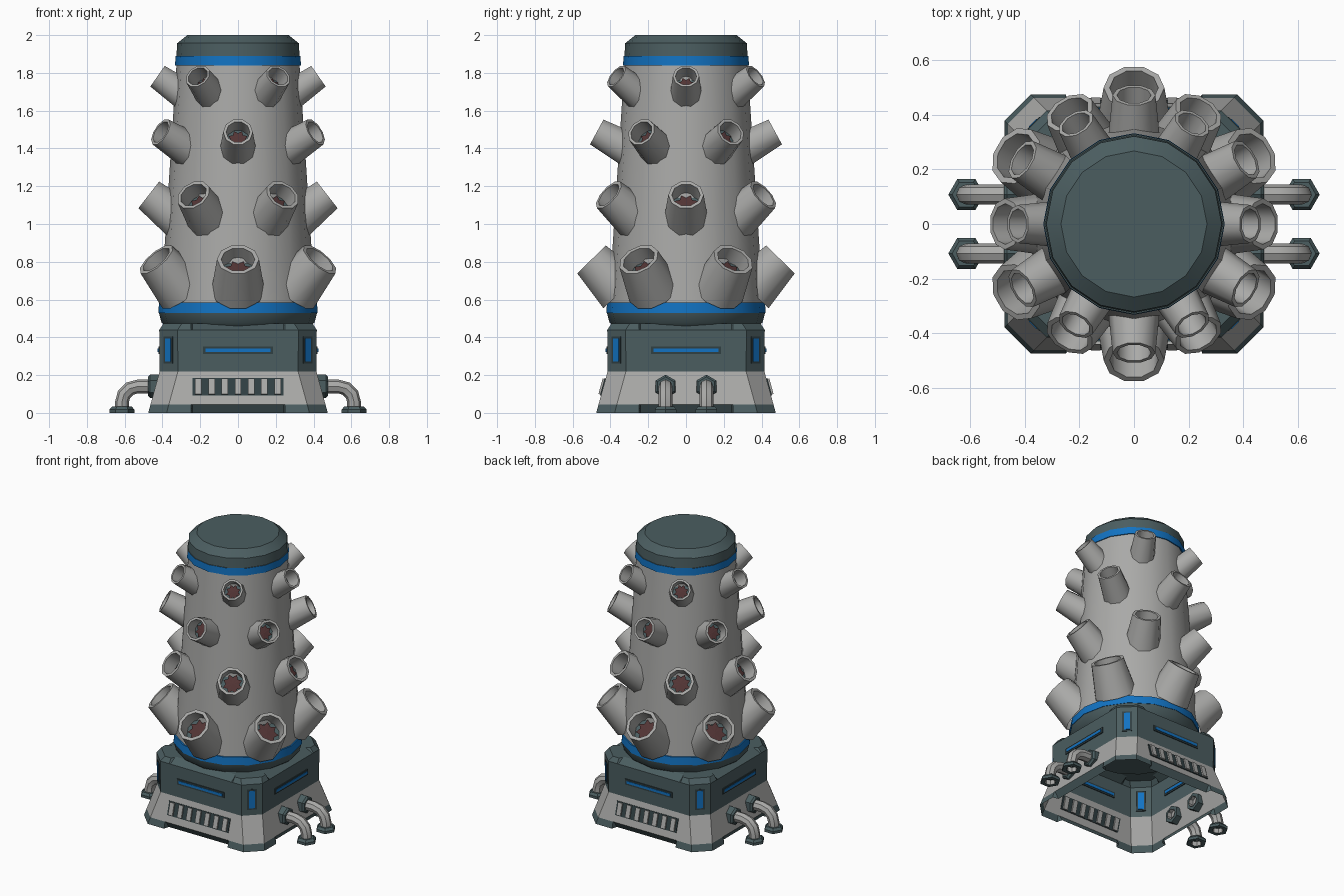
import bpy, bmesh, math
from mathutils import Matrix, Vector

if "Cube" in bpy.data.objects:
    bpy.data.objects.remove(bpy.data.objects["Cube"])


def material(name, rgb):
    m = bpy.data.materials.new(name)
    m.diffuse_color = (*rgb, 1)
    m.use_nodes = True
    m.node_tree.nodes["Principled BSDF"].inputs["Base Color"].default_value = m.diffuse_color
    return m


GRAY = material("light gray", (0.40, 0.40, 0.39))
TEAL = material("dark teal", (0.070, 0.110, 0.117))
BLUE = material("blue", (0.006, 0.17, 0.54))
SOIL = material("brown soil", (0.085, 0.035, 0.035))
DARK = material("deep teal", (0.03, 0.05, 0.055))


def mesh(name, verts, faces, mats, ids=None, matrix=None, smooth=False):
    me = bpy.data.meshes.new(name)
    me.from_pydata(verts, [], faces)
    for m in mats:
        me.materials.append(m)
    if ids:
        me.polygons.foreach_set("material_index", ids)
    bm = bmesh.new()
    bm.from_mesh(me)
    bmesh.ops.remove_doubles(bm, verts=bm.verts, dist=1e-5)
    bmesh.ops.recalc_face_normals(bm, faces=bm.faces)
    bm.to_mesh(me)
    bm.free()
    ob = bpy.data.objects.new(name, me)
    bpy.context.collection.objects.link(ob)
    if matrix:
        ob.matrix_world = matrix
    if smooth:
        bpy.ops.object.select_all(action='DESELECT')
        ob.select_set(True)
        bpy.context.view_layer.objects.active = ob
        bpy.ops.object.shade_smooth_by_angle(angle=math.radians(38))
    return ob


def skin(loops):
    """Quads between successive closed loops of equal length."""
    n = len(loops[0])
    verts = [v for lp in loops for v in lp]
    faces = [(i * n + j, i * n + (j + 1) % n, (i + 1) * n + (j + 1) % n, (i + 1) * n + j)
             for i in range(len(loops) - 1) for j in range(n)]
    return verts, faces


def lathe(name, profile, n, mats, seg_ids=None, matrix=None, smooth=True):
    loops = [[(r * math.cos(2 * math.pi * j / n), r * math.sin(2 * math.pi * j / n), z)
              for j in range(n)] for r, z in profile]
    v, f = skin(loops)
    ids = [i for i in seg_ids for _ in range(n)] if seg_ids else None
    return mesh(name, v, f, mats, ids, matrix, smooth)


def box(name, sx, sy, sz, matrix, mat):
    loops = [[(x * sx / 2, y * sy / 2, z * sz / 2) for x, y in ((-1, -1), (1, -1), (1, 1), (-1, 1))]
             for z in (-1, 1)]
    v, f = skin(loops)
    mesh(name, v, f + [(3, 2, 1, 0), (4, 5, 6, 7)], [mat], None, matrix)


def side(angle, dist, z, tilt=0.0, x=0.0):
    """Frame on a base wall: local -y points outward."""
    return (Matrix.Rotation(math.radians(angle), 4, 'Z') @ Matrix.Translation((0, -dist, z))
            @ Matrix.Rotation(tilt, 4, 'X') @ Matrix.Translation((x, 0, 0)))


# Tower body: lower ring, blue bands, tapered wall and cap
lathe("tower_body",
      [(0, .45), (.37, .45), (.405, .478), (.419, .53), (.422, .53), (.418, .585), (.408, .585),
       (.326, 1.84), (.333, 1.84), (.331, 1.89), (.326, 1.89), (.322, 1.957), (.268, 2.0), (0, 2.0)],
      16, [GRAY, TEAL, BLUE], [1, 1, 1, 2, 2, 2, 0, 2, 2, 1, 1, 1, 1])


# Base: open chamfered shell with recessed middles at the foot and the top
def base_loop(w, z, mid):
    c, pts = .097, []
    for k in range(4):
        rot = Matrix.Rotation(k * math.pi / 2, 3, 'Z')
        for x, y in ((-(w - c), w), (-.25, w), (-.24, mid), (.24, mid), (.25, w), (w - c, w)):
            pts.append(tuple(rot @ Vector((x, -y, z))))
    return pts


loops = [base_loop(.475, 0, .435), base_loop(.463, .045, .463), base_loop(.415, .22, .415),
         base_loop(.417, .44, .417), base_loop(.395, .472, .36)]
verts, faces = skin(loops)
ids = [i for i in (1, 0, 1, 1) for _ in range(24)]
verts.append((0, 0, .472))
faces += [(96 + j, 96 + (j + 1) % 24, 120) for j in range(24)]
mesh("base_shell", verts, faces, [GRAY, TEAL], ids + [1] * 24)

# Blue light slots on the four walls and four corners
for k in range(4):
    for name, a, d, z, w, h in (("wall", 90 * k, .416, .332, .37, .04),
                                ("corner", 90 * k + 45, .517, .333, .066, .145)):
        box(name + "_slot_frame", w, .012, h, side(a, d, z), DARK)
        box(name + "_slot_light", w - .026, .018, h - .022, side(a, d, z), BLUE)

# Vent grilles front and back, lying on the sloped skirt
slope = -math.atan2(.048, .175)
for a in (0, 180):
    box("vent_recess", .48, .01, .095, side(a, .438, .137, slope), DARK)
    for i in range(7):
        box("vent_slat", .034, .03, .085, side(a, .438, .137, slope, -.21 + i * .07), GRAY)

# Planting pots: outer low and high rim points (radius, height) per row
rows = [((.58, .735), (.42, .89), 30), ((.53, 1.08), (.415, 1.228), 0),
        ((.51, 1.418), (.435, 1.556), 30), ((.466, 1.725), (.386, 1.84), 0)]
for low, high, start in rows:
    low, high = Vector(low), Vector(high)
    mid, d = (low + high) / 2, high - low
    r = d.length / 2
    axis = Vector((d.y, 0, -d.x)).normalized()
    tilt = Matrix.Translation((mid.x, 0, mid.y)) @ axis.to_track_quat('Z', 'Y').to_matrix().to_4x4()
    for k in range(6):
        m = Matrix.Rotation(math.radians(start + 60 * k), 4, 'Z') @ tilt
        lathe("pot", [(r * 1.27, -.23), (r, 0), (r * .8, 0), (r * .8, -.095), (0, -.095)],
              10, [GRAY, TEAL], [0, 0, 0, 1], m)
        star = [((.7 if j % 2 else .48) * r * math.cos(j * math.pi / 8),
                 (.7 if j % 2 else .48) * r * math.sin(j * math.pi / 8), -.085) for j in range(16)]
        mesh("pot_soil", star + [(0, 0, -.082)], [(j, (j + 1) % 16, 16) for j in range(16)],
             [SOIL], None, m)

# Drain pipes with hexagonal collars on the left and right
for sx in (-1, 1):
    for y in (-.108, .108):
        path = [(.40, .14, 0), (.53, .14, 0)]
        path += [(.53 + .085 * math.sin(t), .055 + .085 * math.cos(t), t)
                 for t in (math.pi / 6, math.pi / 3, math.pi / 2)] + [(.615, 0, math.pi / 2)]
        rings = []
        for px, pz, t in path:
            rings.append([(sx * (px + .037 * math.sin(t) * math.cos(a)), y + .037 * math.sin(a),
                           pz + .037 * math.cos(t) * math.cos(a))
                          for a in (2 * math.pi * j / 8 for j in range(8))])
        v, f = skin(rings)
        mesh("drain_pipe", v, f, [GRAY], smooth=True)
        lathe("pipe_foot", [(.037, 0), (.066, 0), (.066, .018), (.052, .034), (.03, .034)], 6, [TEAL],
              matrix=Matrix.Translation((sx * .615, y, 0)) @ Matrix.Rotation(math.pi / 6, 4, 'Z')
              @ Matrix.Rotation(math.pi / 6, 4, 'Z'), smooth=False)
        lathe("pipe_collar", [(.037, 0), (.062, 0), (.062, .06), (.05, .072), (.03, .072)], 6, [TEAL],
              matrix=Matrix.Translation((sx * .405, y, .14))
              @ Matrix.Rotation(sx * math.pi / 2, 4, 'Y'), smooth=False)
